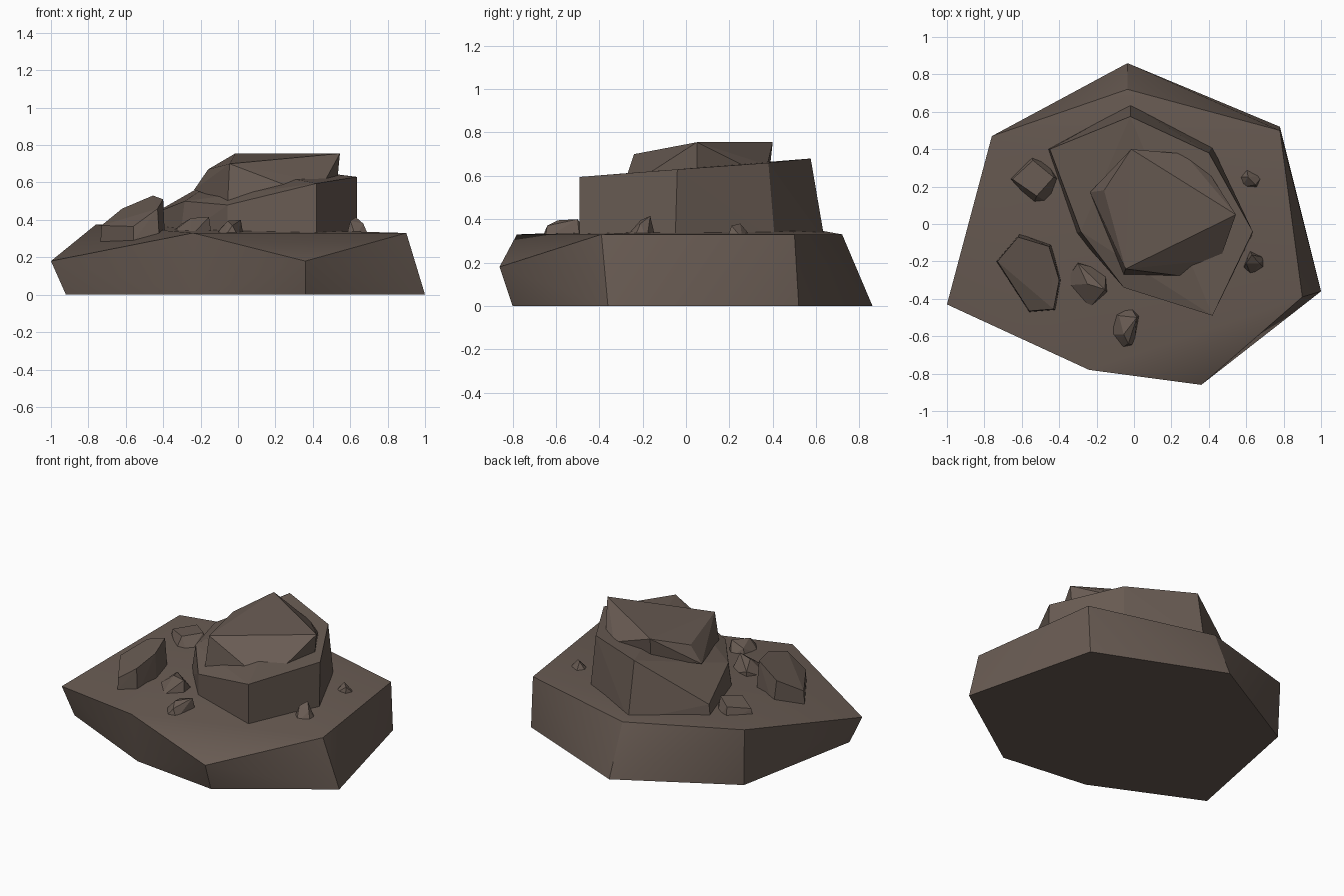
import bpy, bmesh, math

stone = bpy.data.materials.new("brown_stone")
stone.diffuse_color = (0.14, 0.105, 0.086, 1)


def rock(name, points, smooth_angle=0):
    """Faceted convex boulder wrapped around a few corner points."""
    bm = bmesh.new()
    for p in points:
        bm.verts.new(p)
    res = bmesh.ops.convex_hull(bm, input=bm.verts[:])
    junk = [g for g in set(res["geom_interior"] + res["geom_unused"])
            if isinstance(g, bmesh.types.BMVert)]
    bmesh.ops.delete(bm, geom=junk, context='VERTS')
    # merge nearly flat triangles into larger facets
    bmesh.ops.dissolve_limit(bm, angle_limit=math.radians(1.5),
                             verts=bm.verts[:], edges=bm.edges[:])
    bmesh.ops.recalc_face_normals(bm, faces=bm.faces[:])
    for f in bm.faces:
        f.smooth = smooth_angle > 0
    for e in bm.edges:
        e.smooth = e.calc_face_angle(0) < math.radians(smooth_angle)
    me = bpy.data.meshes.new(name)
    bm.to_mesh(me)
    bm.free()
    me.materials.append(stone)
    ob = bpy.data.objects.new(name, me)
    bpy.context.collection.objects.link(ob)
    return ob


def ring(points, z):
    return [(x, y, z) for x, y in points]


# wide ground slab
rock("base_slab",
     ring([(-.92, -.41), (-.23, -.73), (.36, -.80), (1, -.36),
           (.78, .52), (-.035, .86), (-.75, .46)], 0)
     + [(-1, -.43, .18), (-.24, -.78, .33), (.36, -.86, .18), (.90, -.39, .33),
        (.78, .50, .33), (-.035, .72, .33), (-.76, .47, .375)], 30)

# main block with a sloping top
rock("middle_block",
     ring([(-.465, .40), (-.02, .64), (.42, .41), (.635, -.05),
           (.42, -.49), (-.055, -.34), (-.31, -.05)], .30)
     + [(-.45, .40, .435), (-.02, .575, .68), (.40, .38, .66), (.635, -.04, .63),
        (.42, -.49, .595), (-.055, -.34, .48), (-.285, -.04, .50)])

# cap stone resting on the block
rock("top_cap",
     [(-.015, .40, .755), (.545, .05, .755), (-.045, -.24, .70), (-.16, .18, .67),
      (-.235, .17, .56), (-.055, -.27, .50), (.27, -.28, .58), (.46, -.19, .60),
      (.53, .05, .60), (.385, .30, .63), (.27, .375, .65), (-.01, .385, .62),
      (.15, .05, .45)])

# large loose stone on the left
rock("left_stone",
     ring([(-.735, -.20), (-.56, -.47), (-.42, -.46), (-.39, -.30),
           (-.44, -.11), (-.61, -.05)], .285)
     + [(-.73, -.20, .37), (-.56, -.465, .365), (-.43, -.455, .46),
        (-.40, -.30, .51), (-.455, -.12, .53), (-.62, -.07, .46)])

# small scattered stones: footprint on the slab plus a few crown points
rock("back_left_stone",
     ring([(-.67, .24), (-.55, .365), (-.46, .33), (-.40, .24), (-.45, .11), (-.54, .10)], .32)
     + [(-.65, .24, .40), (-.54, .34, .42), (-.43, .25, .43), (-.52, .15, .42)])
rock("front_left_stone",
     ring([(-.385, -.33), (-.30, -.205), (-.15, -.25), (-.14, -.37), (-.255, -.47)], .31)
     + [(-.25, -.32, .41), (-.155, -.35, .415), (-.30, -.21, .38)])
rock("front_stone",
     ring([(-.13, -.59), (-.10, -.48), (-.02, -.44), (.03, -.49), (0, -.65), (-.07, -.665)], .31)
     + [(-.055, -.59, .395), (.015, -.50, .40), (-.08, -.49, .37), (-.03, -.64, .37)])
rock("back_right_stone",
     ring([(.55, .25), (.60, .31), (.69, .26), (.66, .19), (.57, .195)], .31)
     + [(.61, .25, .38), (.65, .21, .37)])
rock("right_stone",
     ring([(.58, -.24), (.62, -.14), (.70, -.18), (.70, -.24), (.63, -.285)], .31)
     + [(.63, -.165, .415), (.60, -.21, .395), (.67, -.21, .38)])
